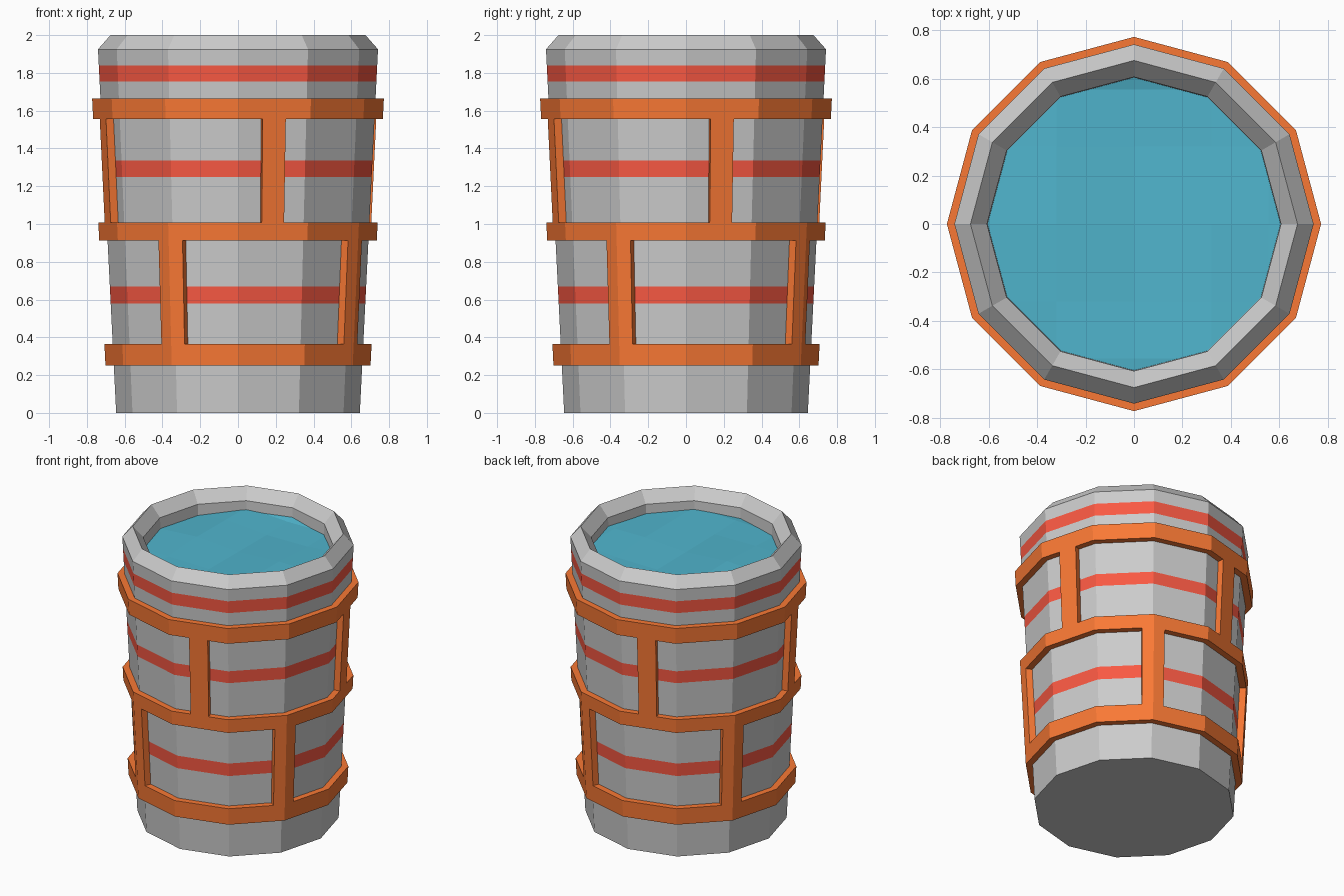
import bpy, bmesh, math, random

if "Cube" in bpy.data.objects:
    bpy.data.objects.remove(bpy.data.objects["Cube"])

SIDES = 12
random.seed(4)


def material(name, color):
    m = bpy.data.materials.new(name)
    m.diffuse_color = color
    m.use_nodes = True
    m.node_tree.nodes["Principled BSDF"].inputs["Base Color"].default_value = m.diffuse_color
    return m


def finish(name, bm, mats):
    bmesh.ops.remove_doubles(bm, verts=bm.verts, dist=1e-5)
    bmesh.ops.recalc_face_normals(bm, faces=bm.faces)
    me = bpy.data.meshes.new(name)
    bm.to_mesh(me)
    bm.free()
    for m in mats:
        me.materials.append(m)
    ob = bpy.data.objects.new(name, me)
    bpy.context.collection.objects.link(ob)
    return ob


def hull_radius(z):
    return 0.645 + 0.05 * z


def point(u, r, z):
    """Point on the twelve-sided outline; u counts sides around it."""
    k, t = math.floor(u), u - math.floor(u)
    a, b = (math.tau * i / SIDES for i in (k, k + 1))
    return (r * (math.cos(a) * (1 - t) + math.cos(b) * t),
            r * (math.sin(a) * (1 - t) + math.sin(b) * t), z)


grey = material("grey_metal", (0.8, 0.8, 0.8, 1))
red = material("red_paint", (0.95, 0.10, 0.056, 1))
orange = material("orange_frame", (0.95, 0.19, 0.035, 1))
blue = material("water_blue", (0.08, 0.46, 0.61, 0.7))

# Barrel: tapered wall with painted stripes, bevelled rim and inner lip
stripes = [(0.58, 0.67), (1.25, 1.335), (1.755, 1.84)]
heights = [0] + [z for s in stripes for z in s] + [1.925]
profile = [(hull_radius(z), z) for z in heights]
profile += [(0.675, 2.0), (0.607, 1.925), (0.602, 1.78)]
bm = bmesh.new()
rings = [[bm.verts.new(point(i, r, z)) for i in range(SIDES)] for r, z in profile]
bm.faces.new(rings[0])
for j, (lo, hi) in enumerate(zip(rings, rings[1:])):
    for i in range(SIDES):
        n = (i + 1) % SIDES
        f = bm.faces.new((lo[i], lo[n], hi[n], hi[i]))
        f.material_index = 1 if j in (1, 3, 5) else 0
finish("barrel", bm, [grey, red])


# Frame: three hoops joined by wrapped uprights, all following the taper
def shell(bm, us, z0, z1, hoop):
    sections = []
    for u in us:
        corners = [(-0.02, z0), (0.044, z0), (0.044, z1), (-0.02, z1)]
        sections.append([bm.verts.new(point(u, hull_radius(z) + d, z))
                         for d, z in corners])
    if hoop:
        for a, b in zip(sections, sections[1:] + sections[:1]):
            for i in range(4):
                n = (i + 1) % 4
                bm.faces.new((a[i], a[n], b[n], b[i]))
    else:
        for a, b in zip(sections, sections[1:]):
            bm.faces.new((a[1], b[1], b[2], a[2]))
            bm.faces.new((a[0], a[3], b[3], b[0]))
        bm.faces.new(sections[0])
        bm.faces.new(sections[-1])


hoops = [(0.25, 0.365), (0.912, 1.007), (1.555, 1.665)]
bm = bmesh.new()
for z0, z1 in hoops:
    shell(bm, range(SIDES), z0, z1, True)
for q in range(0, SIDES, 3):
    # lower uprights bend over a corner, upper ones sit mid-side
    shell(bm, [q + 2 - 0.2, q + 2, q + 2 + 0.2], hoops[0][1], hoops[1][0], False)
    shell(bm, [q + 0.5 - 0.16, q + 0.5 + 0.16], hoops[1][1], hoops[2][0], False)
finish("hoop_frame", bm, [orange])

# Water: rippled surface on a grid through the outline's corners
R = 0.64
half = [R * math.cos(math.radians(a)) for a in (60, 30, 0)]
coords = [-c for c in reversed(half)] + [0] + half
bm = bmesh.new()
grid = {}
for i, x in enumerate(coords):
    for j, y in enumerate(coords):
        if math.hypot(x, y) < R + 0.001:
            grid[i, j] = bm.verts.new((x, y, 1.855 + random.uniform(-0.015, 0.015)))
for i in range(6):
    for j in range(6):
        cell = [grid[c] for c in ((i, j), (i + 1, j), (i + 1, j + 1), (i, j + 1)) if c in grid]
        if len(cell) >= 3:
            bm.faces.new(cell)
finish("water", bm, [blue])
